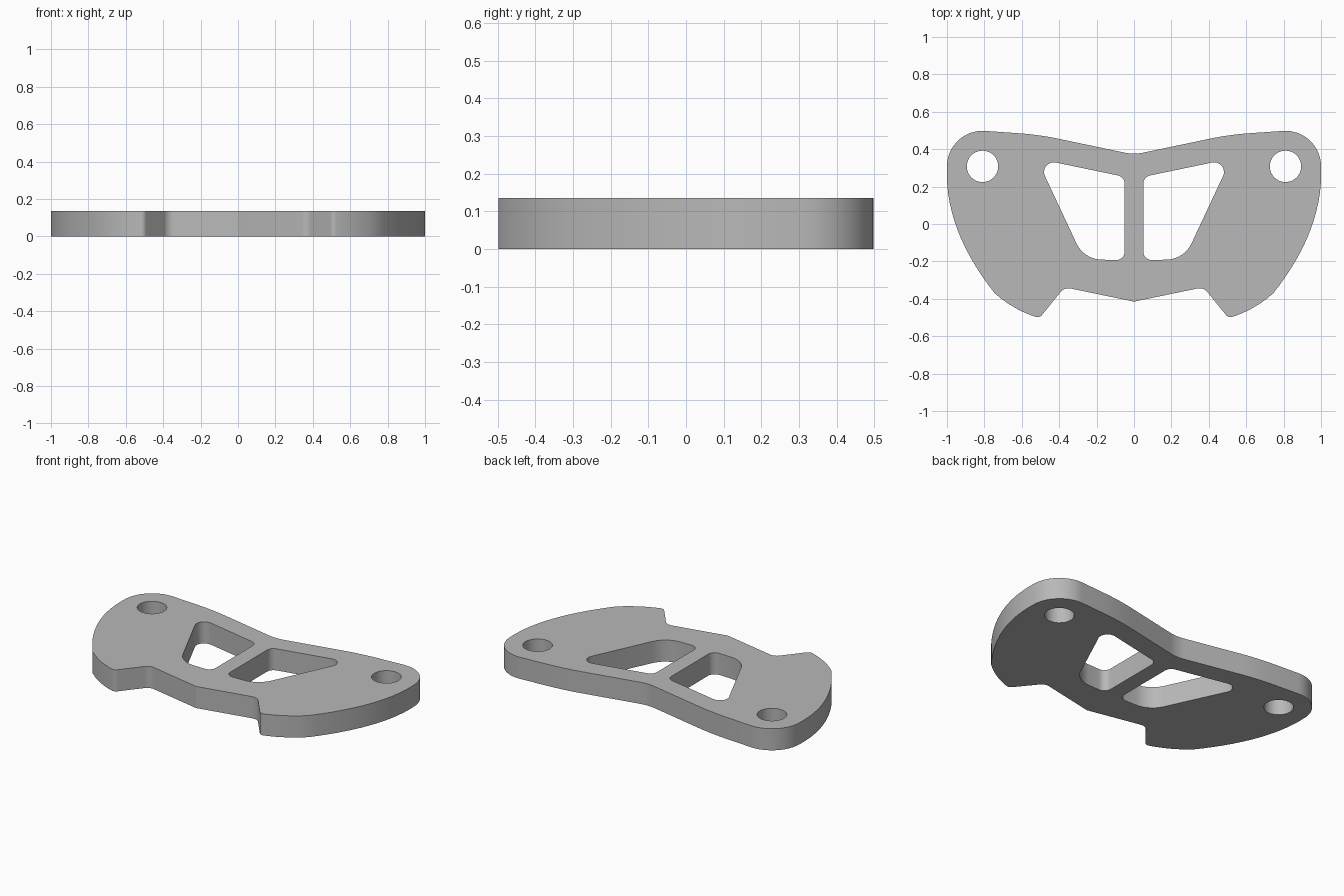
import bpy, bmesh, math
from mathutils import Vector

if "Cube" in bpy.data.objects:
    bpy.data.objects.remove(bpy.data.objects["Cube"], do_unlink=True)

THICKNESS = 0.135


def bow(a, mid, b, steps=14):
    """Smooth bowed run from a to b through mid, as plain corner points."""
    a, mid, b = Vector(a), Vector(mid), Vector(b)
    c = 2 * mid - (a + b) / 2
    ts = [i / steps for i in range(steps + 1)]
    return [(*((1 - t) ** 2 * a + 2 * t * (1 - t) * c + t * t * b), 0) for t in ts]


def circle(x, y, r, start, end, steps):
    angles = [math.radians(start + (end - start) * i / steps) for i in range(steps + 1)]
    return [(x + r * math.cos(t), y + r * math.sin(t), 0) for t in angles]


def mirrored(points):
    return [(-x, y, r) for x, y, r in reversed(points)]


def rounded(corners, steps=8):
    """Replace each corner (x, y, radius) by a tangent arc."""
    out = []
    for i, (x, y, r) in enumerate(corners):
        p = Vector((x, y))
        if r == 0:
            out.append(p)
            continue
        u = (Vector(corners[i - 1][:2]) - p).normalized()
        v = (Vector(corners[(i + 1) % len(corners)][:2]) - p).normalized()
        half = u.angle(v) / 2
        centre = p + (u + v).normalized() * r / math.sin(half)
        d = r / math.tan(half)
        start, end = p + u * d - centre, p + v * d - centre
        sweep = math.pi - 2 * half
        for k in range(steps + 1):
            t = k / steps
            out.append(centre + (start * math.sin((1 - t) * sweep)
                                 + end * math.sin(t * sweep)) / math.sin(sweep))
    return out


# Outer edge, right-hand half from top centre to bottom centre
half_edge = [(0.51, 0.478, 1.6)]
half_edge += circle(0.81, 0.308, 0.19, 93, 0, 16)
half_edge += bow((1.0, 0.308), (0.944, -0.03), (0.745, -0.37))[1:]
half_edge += bow((0.745, -0.37), (0.633, -0.45), (0.505, -0.503), 6)[1:-1]
half_edge += [(0.505, -0.503, 0.03), (0.372, -0.338, 0.055)]
outline = [(0, 0.371, 0.25)] + half_edge + [(0, -0.415, 0)] + mirrored(half_edge)

# Window and bolt hole on one side, mirrored to the other
window = [(0.05, 0.252, 0.045), (0.52, 0.35, 0.052),
          (0.268, -0.188, 0.15), (0.05, -0.194, 0.045)]
bolt_hole = circle(0.81, 0.308, 0.084, 0, 360, 40)[:-1]
loops = [outline, window, mirrored(window), bolt_hole, mirrored(bolt_hole)]

# Fill the flat shape and extrude it upwards
bm = bmesh.new()
for loop in loops:
    verts = [bm.verts.new((p.x, p.y, 0)) for p in rounded(loop)]
    for a, b in zip(verts, verts[1:] + verts[:1]):
        bm.edges.new((a, b))
bmesh.ops.triangle_fill(bm, use_beauty=True, edges=bm.edges[:], normal=(0, 0, 1))
top = bmesh.ops.extrude_face_region(bm, geom=bm.faces[:], use_keep_orig=True)
moved = [g for g in top["geom"] if isinstance(g, bmesh.types.BMVert)]
bmesh.ops.translate(bm, verts=moved, vec=(0, 0, THICKNESS))
bmesh.ops.recalc_face_normals(bm, faces=bm.faces[:])
mesh = bpy.data.meshes.new("bracket_plate")
bm.to_mesh(mesh)
bm.free()

# Plain grey finish
grey = bpy.data.materials.new("plain grey")
grey.use_nodes = True
colour = (0.48, 0.48, 0.48, 1)
grey.diffuse_color = colour
grey.node_tree.nodes["Principled BSDF"].inputs["Base Color"].default_value = colour
mesh.materials.append(grey)

plate = bpy.data.objects.new("bracket_plate", mesh)
bpy.context.collection.objects.link(plate)
bpy.ops.object.select_all(action="DESELECT")
plate.select_set(True)
bpy.context.view_layer.objects.active = plate
bpy.ops.object.shade_smooth_by_angle(angle=math.radians(20))
